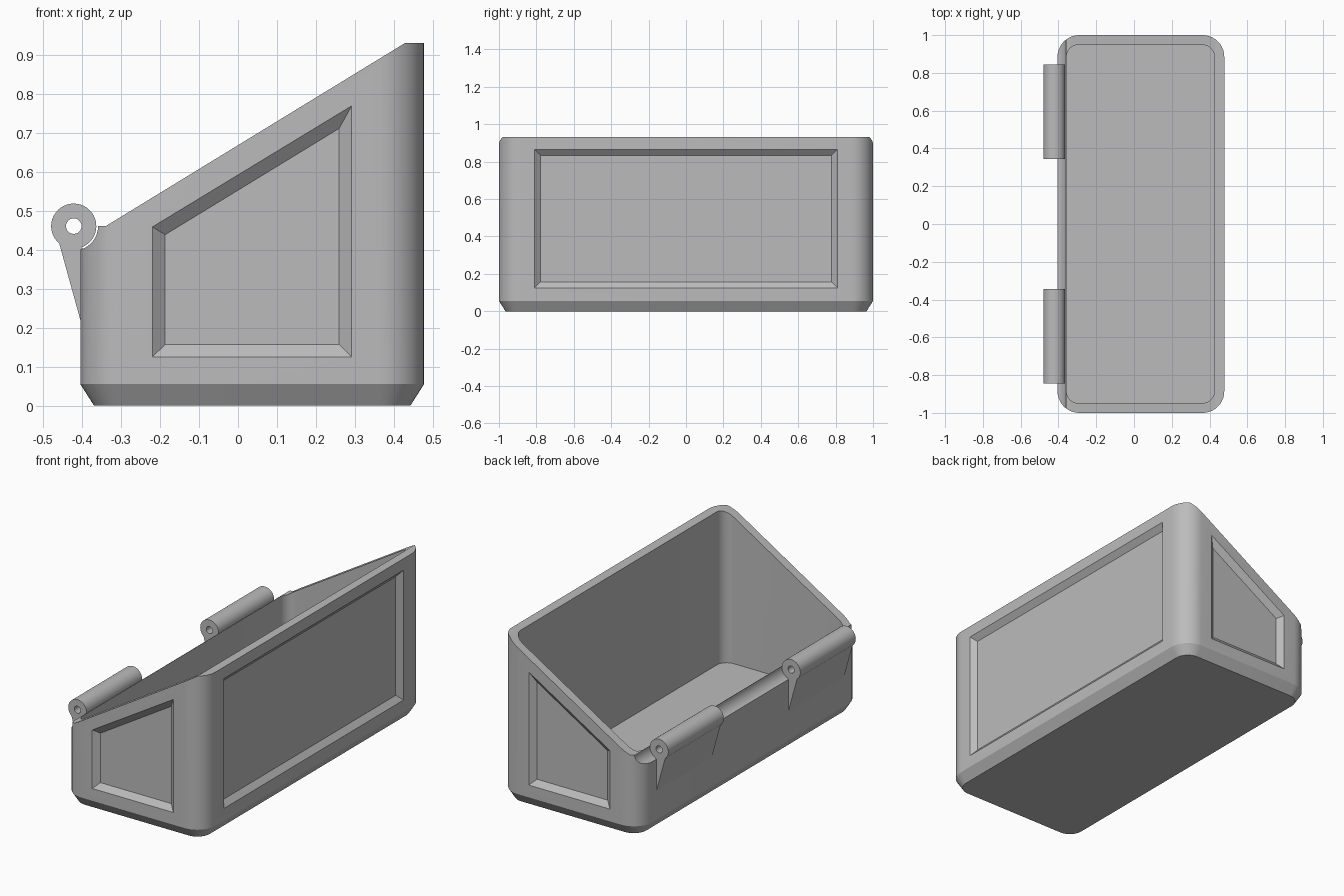
import bpy, bmesh, math
from mathutils import Vector

cube = bpy.data.objects.get("Cube")
if cube:
    bpy.data.objects.remove(cube)

grey = bpy.data.materials.new("plain grey")
grey.use_nodes = True
COLOUR = (0.5, 0.5, 0.5, 1)
grey.diffuse_color = COLOUR
grey.node_tree.nodes["Principled BSDF"].inputs["Base Color"].default_value = COLOUR


def loft(name, rings):
    """Closed solid through rings of equal point count."""
    bm = bmesh.new()
    loops = [[bm.verts.new(p) for p in ring] for ring in rings]
    n = len(loops[0])
    for a, b in zip(loops, loops[1:]):
        for i in range(n):
            j = (i + 1) % n
            bm.faces.new((a[i], a[j], b[j], b[i]))
    bm.faces.new(loops[0][::-1])
    bm.faces.new(loops[-1])
    bmesh.ops.recalc_face_normals(bm, faces=bm.faces)
    mesh = bpy.data.meshes.new(name)
    bm.to_mesh(mesh)
    bm.free()
    mesh.materials.append(grey)
    obj = bpy.data.objects.new(name, mesh)
    bpy.context.collection.objects.link(obj)
    return obj


def rounded_rect(x0, x1, y, r, z, steps=10):
    pts = []
    centres = [(x1 - r, y - r), (x0 + r, y - r), (x0 + r, r - y), (x1 - r, r - y)]
    for k, (cx, cy) in enumerate(centres):
        for i in range(steps + 1):
            a = math.pi / 2 * (k + i / steps)
            pts.append((cx + r * math.cos(a), cy + r * math.sin(a), z))
    return pts


def arc(cx, cz, r, start, end, steps):
    angles = [math.radians(start + (end - start) * i / steps) for i in range(steps + 1)]
    return [(cx + r * math.cos(a), cz + r * math.sin(a)) for a in angles]


def extrude_y(name, profile, y0, y1):
    return loft(name, [[(x, y, z) for x, z in profile] for y in (y0, y1)])


def cut(target, cutter):
    mod = target.modifiers.new("cut", 'BOOLEAN')
    mod.operation = 'DIFFERENCE'
    mod.solver = 'EXACT'
    mod.object = cutter
    bpy.context.view_layer.objects.active = target
    bpy.ops.object.modifier_apply(modifier=mod.name)
    bpy.data.objects.remove(cutter)


def smooth(obj):
    bpy.ops.object.select_all(action='DESELECT')
    obj.select_set(True)
    bpy.context.view_layer.objects.active = obj
    bpy.ops.object.shade_smooth_by_angle(angle=math.radians(25))


X0, X1, TOP = -0.405, 0.478, 0.932
PIN_X, PIN_Z = -0.422, 0.461

# Bin body with chamfered foot
body = loft("bin_body", [
    rounded_rect(X0 + 0.035, X1 - 0.035, 0.965, 0.08, 0),
    rounded_rect(X0, X1, 1, 0.115, 0.055),
    rounded_rect(X0, X1, 1, 0.115, TOP)])

# Hollow interior
cut(body, loft("cavity", [rounded_rect(-0.357, 0.425, 0.948, 0.062, z) for z in (0.055, 1.3)]))

# Sloped opening and scooped hinge seat
cut(body, extrude_y("slope", [(-0.6, 0.401)] + arc(PIN_X, PIN_Z, 0.0625, -74, 0, 12)
    + [(-0.34, PIN_Z), (0.43, TOP), (0.43, 1.2), (-0.6, 1.2)], -1.2, 1.2))

# Bevelled panel recesses: both ends and the tall wall
DEPTH = 0.027
outer = [(-0.22, 0.125), (0.292, 0.125), (0.292, 0.77), (-0.22, 0.459)]
inner = [(-0.187, 0.157), (0.26, 0.157), (0.26, 0.712), (-0.187, 0.439)]


def recess(out, inn, place):
    """Frustum cutter whose mouth continues a little outside the wall."""
    mouth = [Vector(o) + (Vector(o) - Vector(i)) * 0.2 for o, i in zip(out, inn)]
    cut(body, loft("recess", [[place(u, w, -DEPTH) for u, w in inn],
                              [place(u, w, DEPTH * 0.2) for u, w in mouth]]))


for side in (-1, 1):
    recess(outer, inner, lambda u, w, d: (u, side * (1 + d), w))


def panel(half, low, high):
    return [(-half, low), (half, low), (half, high), (-half, high)]


recess(panel(0.81, 0.125, 0.866), panel(0.778, 0.157, 0.834), lambda u, w, d: (X1 + d, u, w))
smooth(body)

# Two hinge barrels with tapered brackets
profile = arc(PIN_X, PIN_Z, 0.058, -70, 230, 40) + [(X0, 0.22), (-0.39, 0.22), (-0.39, 0.39)]
for name, y in (("front_hinge", -0.595), ("back_hinge", 0.595)):
    hinge = extrude_y(name, profile, y - 0.25, y + 0.25)
    cut(hinge, extrude_y("pin_hole", arc(PIN_X, PIN_Z, 0.02, 0, 345, 23), y - 0.3, y + 0.3))
    smooth(hinge)
